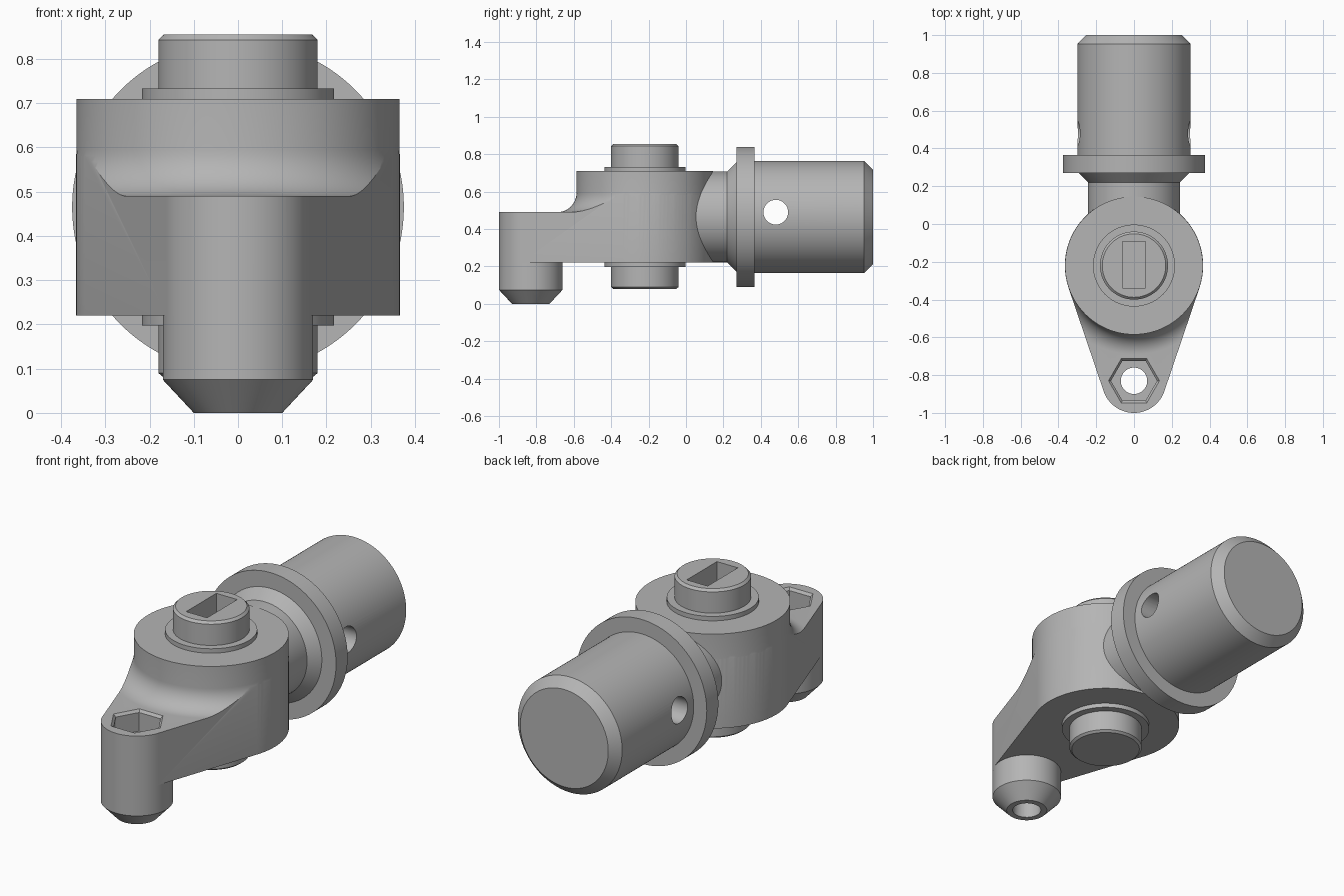
import bpy, bmesh, math
from mathutils import Matrix, Vector

cube = bpy.data.objects.get("Cube")
if cube:
    bpy.data.objects.remove(cube, do_unlink=True)

steel = bpy.data.materials.new("plain grey steel")
steel.use_nodes = True
GREY = (0.46, 0.46, 0.46, 1)
steel.diffuse_color = GREY
steel.node_tree.nodes["Principled BSDF"].inputs["Base Color"].default_value = GREY

PIVOT_Y, TIP_Y, AXIS_Z = -0.22, -0.83, 0.465
BODY_R, TIP_R = 0.365, 0.17
BASE, ARM_TOP, BODY_TOP = 0.22, 0.49, 0.71


def finish(name, bm):
    bmesh.ops.recalc_face_normals(bm, faces=bm.faces)
    mesh = bpy.data.meshes.new(name)
    bm.to_mesh(mesh)
    bm.free()
    mesh.materials.append(steel)
    obj = bpy.data.objects.new(name, mesh)
    bpy.context.collection.objects.link(obj)
    return obj


def lathe(name, profile, place, segments=96):
    """Revolve (radius, height) points into a closed solid."""
    bm = bmesh.new()
    rings = [[bm.verts.new((r * math.cos(a), r * math.sin(a), h))
              for a in (math.tau * i / segments for i in range(segments))]
             for r, h in profile]
    for low, high in zip(rings, rings[1:]):
        for i in range(segments):
            j = (i + 1) % segments
            bm.faces.new((low[i], low[j], high[j], high[i]))
    bm.faces.new(rings[0])
    bm.faces.new(rings[-1])
    bm.transform(place)
    return finish(name, bm)


def prism(name, outline, bottom, top):
    bm = bmesh.new()
    face = bm.faces.new([bm.verts.new((x, y, bottom)) for x, y in outline])
    out = bmesh.ops.extrude_face_region(bm, geom=[face])
    verts = [v for v in out["geom"] if isinstance(v, bmesh.types.BMVert)]
    bmesh.ops.translate(bm, verts=verts, vec=(0, 0, top - bottom))
    return finish(name, bm)


def boolean(obj, helper, operation="DIFFERENCE"):
    mod = obj.modifiers.new(helper.name, "BOOLEAN")
    mod.operation, mod.solver, mod.object = operation, "EXACT", helper
    helper.hide_render = True
    helper.hide_set(True)


def upright(y):
    return Matrix.Translation((0, y, 0))


# Swivel body and arm: stepped, filleted revolve trimmed to a tapered outline
fillet = 0.105
curve = [(BODY_R + fillet * (1 - math.sin(t)), ARM_TOP + fillet * (1 - math.cos(t)))
         for t in (math.pi / 2 * i / 12 for i in range(13))]
body = lathe("swivel_body_and_arm",
             [(1, BASE), (1, ARM_TOP)] + curve + [(BODY_R, BODY_TOP)],
             upright(PIVOT_Y), 128)

lean = math.asin((BODY_R - TIP_R) / (PIVOT_Y - TIP_Y))
outline = []
for y, r, start, end in ((PIVOT_Y, BODY_R + 0.001, -lean, math.pi + lean),
                         (TIP_Y, TIP_R, math.pi + lean, math.tau - lean)):
    for i in range(65):
        a = start + (end - start) * i / 64
        outline.append((r * math.cos(a), y + r * math.sin(a)))
trim = prism("arm_outline_helper", outline, 0.1, 0.9)
boolean(body, trim, "INTERSECT")

# Hollow pin under the arm tip
pin = lathe("tip_pin", [(0.1, 0), (TIP_R, 0.075), (TIP_R, BASE)], upright(TIP_Y))

# Bore and hexagonal nut pocket
bore = lathe("bore_cutter", [(0.07, -0.1), (0.07, 0.8)], upright(TIP_Y), 48)
pocket = lathe("hex_pocket_cutter",
               [(0.122, 0.38), (0.122, 0.477), (0.135, ARM_TOP), (0.135, 0.54)],
               upright(TIP_Y), 6)
boolean(body, bore)
boolean(body, pocket)
boolean(pin, bore)

# Pivot stem with collars above and below the body
stem = lathe("pivot_stem",
             [(0.168, 0.08), (0.18, 0.09), (0.18, 0.197), (0.217, 0.197),
              (0.217, 0.733), (0.18, 0.733), (0.18, 0.843), (0.168, 0.855)],
             upright(PIVOT_Y))
slot = prism("slot_cutter", [(-0.06, -0.34), (0.06, -0.34), (0.06, -0.092), (-0.06, -0.092)],
             0.72, 0.95)
boolean(stem, slot)

# Neck, flange and round shaft pointing backwards
along_y = Matrix.Translation((0, 0, AXIS_Z)) @ Matrix.Rotation(-math.pi / 2, 4, "X")
shaft = lathe("rear_shaft_and_flange",
              [(0.243, -0.1), (0.243, 0.22), (0.293, 0.27), (0.375, 0.27), (0.375, 0.365),
               (0.3, 0.365), (0.3, 0.953), (0.253, 1)], along_y, 128)
across = Matrix.Translation((0, 0.48, 0.49)) @ Matrix.Rotation(math.pi / 2, 4, "Y")
cross_hole = lathe("cross_hole_cutter", [(0.066, -0.6), (0.066, 0.6)], across, 48)
boolean(shaft, cross_hole)

# Bake the cuts and smooth the curved walls while keeping edges sharp
bpy.context.view_layer.update()
depsgraph = bpy.context.evaluated_depsgraph_get()
parts = (body, pin, stem, shaft)
baked = [bpy.data.meshes.new_from_object(p.evaluated_get(depsgraph)) for p in parts]
for part, mesh in zip(parts, baked):
    part.modifiers.clear()
    part.data = mesh
for helper in (trim, bore, pocket, slot, cross_hole):
    bpy.data.objects.remove(helper, do_unlink=True)
bpy.ops.object.select_all(action="DESELECT")
for part in parts:
    part.select_set(True)
bpy.context.view_layer.objects.active = body
bpy.ops.object.shade_smooth_by_angle(angle=math.radians(25))
